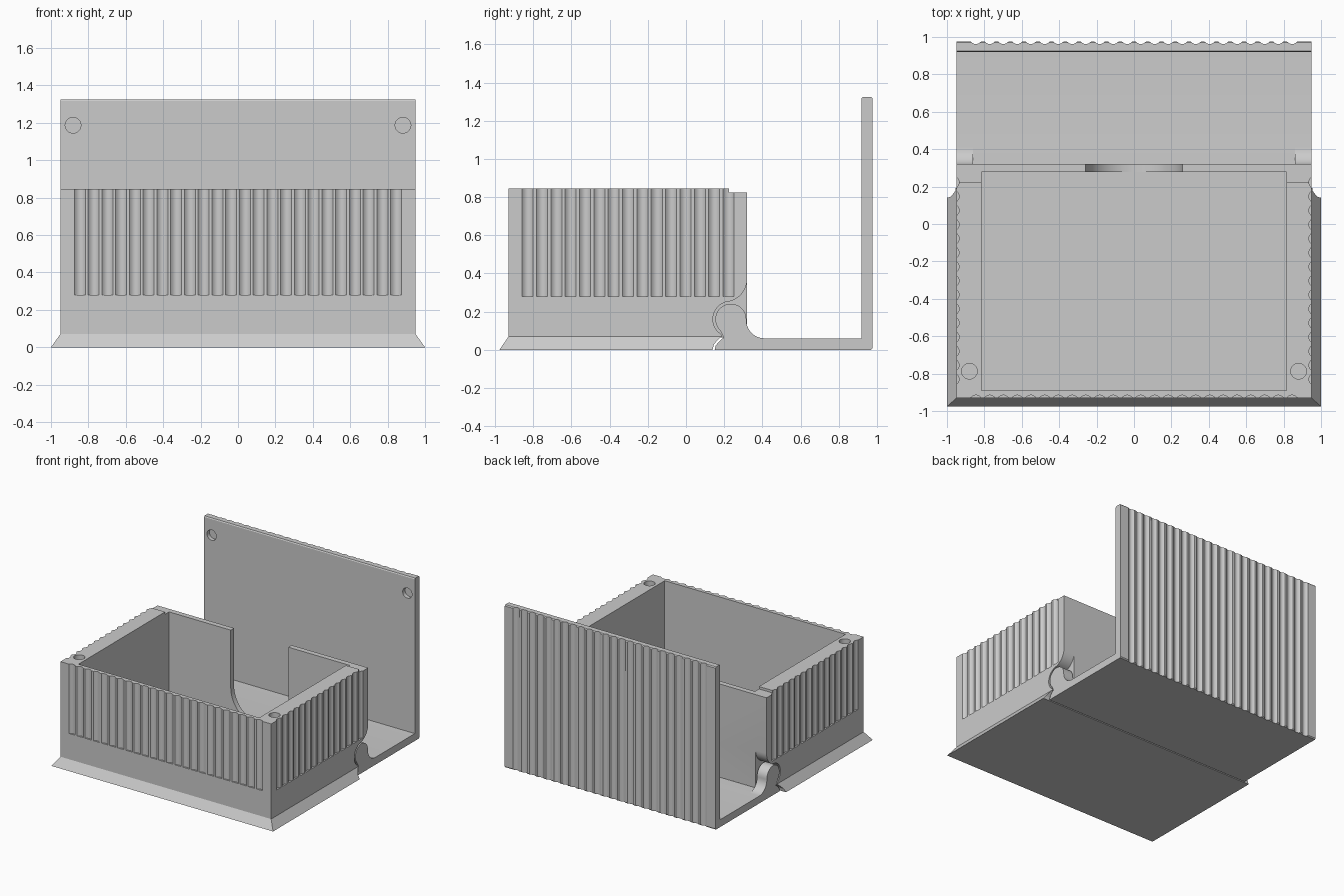
import bpy, bmesh, math

if "Cube" in bpy.data.objects:
    bpy.data.objects.remove(bpy.data.objects["Cube"])

grey = bpy.data.materials.new("light grey")
grey.diffuse_color = (0.6, 0.6, 0.6, 1)
grey.use_nodes = True
grey.node_tree.nodes["Principled BSDF"].inputs["Base Color"].default_value = grey.diffuse_color


def obj_from(bm, name):
    bmesh.ops.recalc_face_normals(bm, faces=bm.faces)
    me = bpy.data.meshes.new(name)
    bm.to_mesh(me)
    bm.free()
    me.materials.append(grey)
    ob = bpy.data.objects.new(name, me)
    bpy.context.collection.objects.link(ob)
    return ob


def prism(bm, pts, axis, lo, hi):
    """Extrude a 2D outline along an axis: x uses (y,z), y uses (x,z), z uses (x,y)."""
    place = {"x": lambda a, b, t: (t, a, b),
             "y": lambda a, b, t: (a, t, b),
             "z": lambda a, b, t: (a, b, t)}[axis]
    low = [bm.verts.new(place(a, b, lo)) for a, b in pts]
    top = [bm.verts.new(place(a, b, hi)) for a, b in pts]
    bm.faces.new(low)
    bm.faces.new(top)
    for i in range(len(pts)):
        j = (i + 1) % len(pts)
        bm.faces.new((low[i], low[j], top[j], top[i]))


def rect(x0, y0, x1, y1):
    return [(x0, y0), (x1, y0), (x1, y1), (x0, y1)]


def arc(cx, cy, r, a0, a1, n=16):
    return [(cx + r * math.cos(math.radians(a0 + (a1 - a0) * i / n)),
             cy + r * math.sin(math.radians(a0 + (a1 - a0) * i / n))) for i in range(n + 1)]


def boolean(ob, bm, op="DIFFERENCE"):
    tool = obj_from(bm, "cutter")
    tool.hide_render = True
    mod = ob.modifiers.new("cut", "BOOLEAN")
    mod.operation, mod.solver, mod.object = op, "EXACT", tool
    bpy.context.view_layer.objects.active = ob
    bpy.ops.object.modifier_apply(modifier=mod.name)
    bpy.data.objects.remove(tool)


def groove(c, wall, out):
    """Shallow concave flute, returned as (along wall, across wall) points."""
    w, d = 0.029, 0.015
    pts = [(c - w + 2 * w * i / 8, wall - out * d * (1 - (i / 4 - 1) ** 2)) for i in range(9)]
    return pts + [(c + w, wall + out * 0.03), (c - w, wall + out * 0.03)]


def finish(ob):
    bpy.ops.object.select_all(action="DESELECT")
    ob.select_set(True)
    bpy.context.view_layer.objects.active = ob
    bpy.ops.object.shade_smooth_by_angle(angle=math.radians(25))


PITCH = 0.0735
ACROSS = [(i - 11.5) * PITCH for i in range(24)]
ALONG = [-0.83 + i * 0.0752 for i in range(15)]

# Box body
bm = bmesh.new()
prism(bm, rect(-0.95, -0.93, 0.95, 0.32), "z", 0, 0.845)
box = obj_from(bm, "box_body")

# Flared skirt around the foot of the box
bm = bmesh.new()
low = [bm.verts.new((x, y, 0)) for x, y in rect(-1, -0.977, 1, 0.3)]
top = [bm.verts.new((x, y, 0.07)) for x, y in rect(-0.95, -0.93, 0.95, 0.3)]
bm.faces.new(low)
bm.faces.new(top)
for i in range(4):
    j = (i + 1) % 4
    bm.faces.new((low[i], low[j], top[j], top[i]))
boolean(box, bm, "UNION")

# Cavity
bm = bmesh.new()
prism(bm, rect(-0.815, -0.89, 0.815, 0.277), "z", 0.1, 1)
boolean(box, bm)

# Rounded finger notch in the back wall
bm = bmesh.new()
prism(bm, arc(0, 0.36, 0.26, 180, 360, 24) + [(0.26, 1), (-0.26, 1)], "y", 0.2, 0.5)
boolean(box, bm)

# Lowered back rim
bm = bmesh.new()
prism(bm, rect(0.225, 0.825, 0.5, 1), "x", -1.2, 1.2)
boolean(box, bm)

# Clearance below the box for the lid floor
gap_foot = [(0.14, -0.05), (0.14, 0), (0.145, 0.025), (0.16, 0.045), (0.18, 0.065)]
bm = bmesh.new()
prism(bm, gap_foot + [(0.5, 0.065), (0.5, -0.05)], "x", -1.2, 1.2)
boolean(box, bm)

# Clearance around each hinge knuckle
socket = ([(0.2, 0.05), (0.185, 0.08)] + arc(0.235, 0.16, 0.094, 222, 105, 16)
          + arc(0.2, 0.37, 0.12, 285, 360, 10) + [(0.5, 0.37), (0.5, 0.05)])
for lo, hi in ((-1.2, -0.852), (0.852, 1.2)):
    bm = bmesh.new()
    prism(bm, socket, "x", lo, hi)
    boolean(box, bm)

# Flutes on the front and both sides of the box
bm = bmesh.new()
for c in ACROSS:
    prism(bm, groove(c, -0.93, -1), "z", 0.28, 1)
for c in ALONG:
    for s in (-1, 1):
        prism(bm, [(b, a) for a, b in groove(c, s * 0.95, s)], "z", 0.28, 1)
boolean(box, bm)

# Round pockets in the front corners of the rim
bm = bmesh.new()
for s in (-1, 1):
    prism(bm, arc(s * 0.88, -0.787, 0.042, 0, 345, 23), "z", 0.79, 1)
boolean(box, bm)
finish(box)

# Lid: floor and upright wall in one profile
bm = bmesh.new()
prism(bm, [(0.15, 0), (0.155, 0.02), (0.17, 0.04), (0.19, 0.06), (0.92, 0.06), (0.92, 1.317),
           (0.925, 1.325), (0.97, 1.325), (0.977, 1.317), (0.977, 0.008), (0.97, 0)],
      "x", -0.95, 0.95)
lid = obj_from(bm, "hinged_lid")

# Flutes on the lid
bm = bmesh.new()
for c in ACROSS:
    prism(bm, groove(c, 0.977, 1), "z", -0.1, 1.5)
boolean(lid, bm)

# Round pockets in the lid
bm = bmesh.new()
for s in (-1, 1):
    prism(bm, arc(s * 0.882, 1.187, 0.042, 0, 345, 23), "y", 0.85, 0.952)
boolean(lid, bm)

# Hinge knuckles
knuckle = ([(0.2, 0.03), (0.195, 0.07)] + arc(0.235, 0.16, 0.081, 225, 0, 24)
           + arc(0.411, 0.155, 0.095, 180, 270, 10) + [(0.411, 0.03)])
for lo, hi in ((-0.95, -0.862), (0.862, 0.95)):
    bm = bmesh.new()
    prism(bm, knuckle, "x", lo, hi)
    boolean(lid, bm, "UNION")
finish(lid)
